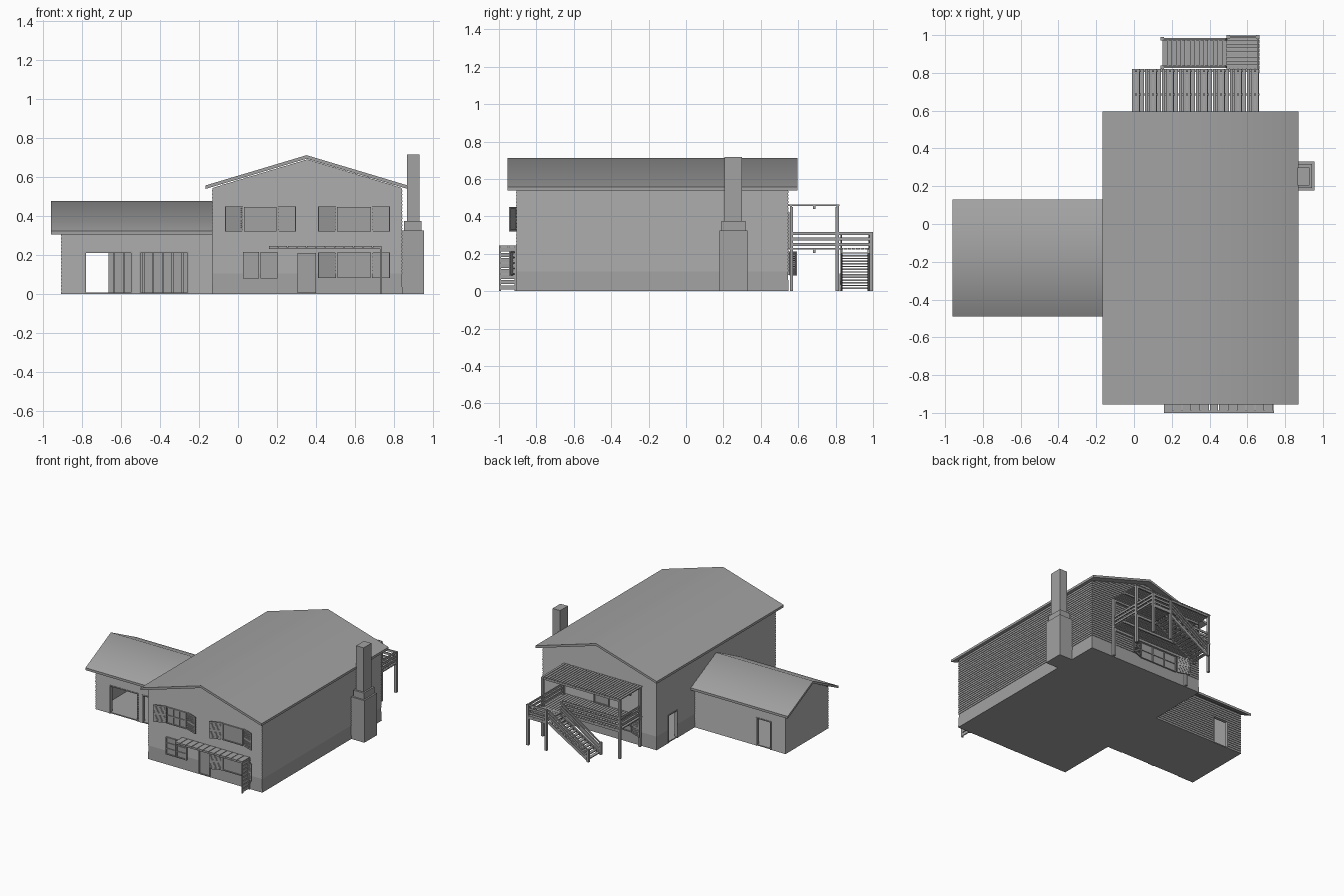
import bpy, bmesh, math
from mathutils import Matrix, Vector

cube = bpy.data.objects.get("Cube")
if cube:
    bpy.data.objects.remove(cube, do_unlink=True)

GREY = (0.36, 0.36, 0.36, 1)
mat = bpy.data.materials.new("plain grey")
mat.use_nodes = True
mat.diffuse_color = GREY
mat.node_tree.nodes["Principled BSDF"].inputs["Base Color"].default_value = GREY


def finish(name, bm, smooth_angle=None):
    mesh = bpy.data.meshes.new(name)
    bm.to_mesh(mesh)
    bm.free()
    mesh.materials.append(mat)
    obj = bpy.data.objects.new(name, mesh)
    bpy.context.collection.objects.link(obj)
    if smooth_angle:
        bpy.ops.object.select_all(action='DESELECT')
        obj.select_set(True)
        bpy.context.view_layer.objects.active = obj
        bpy.ops.object.shade_smooth_by_angle(angle=math.radians(smooth_angle))
    return obj


def add_box(bm, b, m=Matrix()):
    lo, hi = Vector(b[0::2]), Vector(b[1::2])
    size = Matrix.Diagonal((*(hi - lo), 1))
    bmesh.ops.create_cube(bm, size=1, matrix=m @ Matrix.Translation((lo + hi) / 2) @ size)


def add_beam(bm, p, q, w, h):
    p, q = Vector(p), Vector(q)
    rot = (q - p).to_track_quat('X', 'Z').to_matrix().to_4x4()
    size = Matrix.Diagonal(((q - p).length, w, h, 1))
    bmesh.ops.create_cube(bm, size=1, matrix=Matrix.Translation((p + q) / 2) @ rot @ size)


def boxes(name, items, m=Matrix()):
    bm = bmesh.new()
    for b in items:
        add_box(bm, b, m)
    return finish(name, bm)


# Clapboard walls with openings
PITCH, LIP, THICK = 0.0175, 0.004, 0.02


def wall(name, centre, tangent, u0, u1, top, base=0.0, holes=(), ridge=None, slope=0.3):
    c, t = Vector(centre), Vector(tangent)
    n = Vector((t.y, -t.x, 0))
    bm = bmesh.new()

    def quad(*pts):
        bm.faces.new([bm.verts.new(c + t * u + n * d + Vector((0, 0, z))) for u, z, d in pts])

    def limits(z):
        if ridge is None or z <= top:
            return u0, u1
        half = max(0.001, (ridge - z) / slope)
        mid = (u0 + u1) / 2
        return max(u0, mid - half), min(u1, mid + half)

    a, end = 0.0, ridge or top
    while a < end - 0.001:
        b = min(base if a < base else a + PITCH, end)
        spans = [(u0, u1)]
        for h0, h1, z0, z1 in holes:
            if z0 < (a + b) / 2 < z1:
                spans = [s for lo, hi in spans for s in ((lo, min(hi, h0)), (max(lo, h1), hi)) if s[1] > s[0]]
        (la, ha), (lb, hb) = limits(a), limits(b)
        for lo, hi in spans:
            p, q = max(lo, la), min(hi, ha)
            r, s = max(lo, lb), min(hi, hb)
            e, f = LIP * (lo == u0), LIP * (hi == u1)
            quad((p - e, a, LIP), (q + f, a, LIP), (s, b, 0), (r, b, 0))
            quad((p, a, 0), (q, a, 0), (q + f, a, LIP), (p - e, a, LIP))
            quad((r, b, -THICK), (s, b, -THICK), (q, a, -THICK), (p, a, -THICK))
        a = b
    # Jambs and trim around each opening
    for h0, h1, z0, z1 in holes:
        m = Matrix((t, n, (0, 0, 1))).transposed().to_4x4()
        m.translation = c
        for b in ((h0 - .008, h0, -THICK, .006, z0, z1 + .008), (h1, h1 + .008, -THICK, .006, z0, z1 + .008),
                  (h0, h1, -THICK, .006, z1, z1 + .008)):
            add_box(bm, b, m)
    return finish(name, bm)


X0, X1, Y0, Y1, MX = -0.13, 0.84, -0.905, 0.545, 0.355
half = (X1 - X0) / 2
wall("house_front_wall", (MX, Y0, 0), (1, 0, 0), -half, half, 0.545, 0.105, ridge=0.69)
wall("house_back_wall", (MX, Y1, 0), (-1, 0, 0), -half, half, 0.545, 0.105, ridge=0.69)
wall("house_right_wall", (X1, 0, 0), (0, 1, 0), Y0, Y1, 0.545, 0.105)
wall("house_left_wall", (X0, 0, 0), (0, -1, 0), -Y1, -Y0, 0.545, 0.105, holes=[(-0.40, -0.30, 0, 0.21)])

# Garage walls: two vehicle doors in front, one door behind
GX, GY0, GY1, GM = -0.905, -0.44, 0.08, -0.18
wall("garage_front_wall", (0, GY0, 0), (1, 0, 0), GX, X0, 0.3225,
     holes=[(-0.78, -0.55, 0, 0.21), (-0.50, -0.26, 0, 0.21)])
wall("garage_back_wall", (0, GY1, 0), (-1, 0, 0), -X0, -GX, 0.3225, holes=[(0.665, 0.78, 0, 0.21)])
wall("garage_end_wall", (GX, GM, 0), (0, -1, 0), -0.26, 0.26, 0.3225, ridge=0.452, slope=0.5)
boxes("garage_studs", [(x / 100, x / 100 + .01, GY1 - .032, GY1 - THICK, 0, 0.31)
                       for x in range(-64, -14, 5)])
boxes("floor_slabs", [(X0, X1, Y0, Y1, 0, 0.008), (GX, X0, GY0, GY1, 0, 0.008)])


# Gabled roofs, smooth over the ridge
def roof(name, half_span, eave, ridge, length, m):
    t = 0.018
    bm = bmesh.new()
    pts = [(-half_span, eave), (0, ridge), (half_span, eave),
           (half_span, eave - t), (0, ridge - t), (-half_span, eave - t)]
    face = bm.faces.new([bm.verts.new(m @ Vector((x, 0, z))) for x, z in pts])
    ext = bmesh.ops.extrude_face_region(bm, geom=[face])
    move = m.to_3x3() @ Vector((0, length, 0))
    bmesh.ops.translate(bm, vec=move, verts=[v for v in ext["geom"] if isinstance(v, bmesh.types.BMVert)])
    bmesh.ops.recalc_face_normals(bm, faces=bm.faces)
    finish(name, bm, 60)


roof("house_roof", 0.518, 0.557, 0.712, 1.55, Matrix.Translation((0.352, -0.955, 0)))
roof("garage_roof", 0.31, 0.322, 0.477, 0.83,
     Matrix.Translation((-0.13, GM, 0)) @ Matrix.Rotation(math.pi / 2, 4, 'Z'))

# Stepped chimney
boxes("chimney", [(0.84, 0.955, 0.178, 0.33, 0, 0.325), (0.852, 0.942, 0.19, 0.318, 0.325, 0.375),
                  (0.866, 0.93, 0.205, 0.30, 0.375, 0.716)])


# Windows and doors standing slightly proud of the siding
def window(name, x0, x1, z0, z1, y, s, cols=1, rows=1):
    def slab(a, b, c, d, depth):
        return (a, b, min(y, y + s * depth), max(y, y + s * depth), c, d)
    f = 0.007
    items = [slab(x0, x1, z0, z1, 0.006)]
    for i in range(cols + 1):
        x = x0 + (x1 - x0 - f) * i / cols
        items.append(slab(x, x + f, z0, z1, 0.013))
    for i in range(rows + 1):
        z = z0 + (z1 - z0 - f) * i / rows
        items.append(slab(x0, x1, z, z + f, 0.012))
    boxes(name, items)


window("upper_left_window", 0.03, 0.197, 0.32, 0.447, Y0, -1, 3, 2)
window("upper_right_window", 0.507, 0.682, 0.32, 0.447, Y0, -1)
window("lower_right_window", 0.507, 0.682, 0.085, 0.212, Y0, -1)
window("lower_sash_a", 0.025, 0.107, 0.08, 0.215, Y0, -1, 1, 3)
window("lower_sash_b", 0.115, 0.203, 0.08, 0.215, Y0, -1, 1, 3)
window("front_door", 0.305, 0.40, 0.005, 0.21, Y0, -1)
window("back_window", 0.08, 0.40, 0.085, 0.212, Y1, 1, 3, 2)
window("deck_door", 0.27, 0.40, 0.23, 0.42, Y1, 1)


# Louvred shutters swung slightly open
def shutter(name, x, z, side, y=Y0, face=-1):
    w, h, t = 0.095, 0.13, 0.008
    items = [(0, .008, 0, t, 0, h), (w - .008, w, 0, t, 0, h), (0, w, 0, t, 0, .01), (0, w, 0, t, h - .01, h),
             (0, w, 0, t, h / 2 - .005, h / 2 + .005), (0, w, .003, .005, 0, h)]
    items += [(.008, w - .008, 0, t - .001, .012 + i * .011, .018 + i * .011) for i in range(10)]
    if side < 0:
        items = [(-b[1], -b[0], *b[2:]) for b in items]
    m = Matrix.Translation((x, y + face * .009, z)) @ Matrix.Rotation(side * face * math.radians(20), 4, 'Z')
    boxes(name, items, m)


for name, l, r, z in (("upper_left", 0.025, 0.205, 0.32), ("upper_right", 0.503, 0.687, 0.32),
                      ("lower_right", 0.503, 0.687, 0.083)):
    shutter(name + "_shutter_a", l, z, -1)
    shutter(name + "_shutter_b", r, z, 1)
shutter("back_shutter_a", 0.07, 0.083, -1, Y1, 1)
shutter("back_shutter_b", 0.41, 0.083, 1, Y1, 1)

# Front porch: slatted cover and louvred side screen
porch = [(0.16 + i * .0483, 0.204 + i * .0483, -1, Y0, 0.238, 0.245) for i in range(12)]
porch += [(0.16, 0.74, y, y + .012, 0.23, 0.238) for y in (-1, -0.955, -0.917)]
porch += [(0.728, 0.74, y, y + .012, 0, 0.238) for y in (-1, -0.917)]
porch += [(0.73, 0.738, -0.99, -0.917, .008 + i * .029, .031 + i * .029) for i in range(8)]
boxes("front_porch", porch)

# Rear deck with slatted cover, posts and landing
DX0, DX1, LX = -0.01, 0.665, 0.49
deck = [(DX0 + i * .0225, DX0 + .019 + i * .0225, Y1, 0.82, 0.222, 0.23) for i in range(30)]
deck += [(LX, DX1, 0.82 + i * .0225, 0.84 + i * .0225, 0.222, 0.23) for i in range(8)]
deck += [(DX0, DX1, y, y + .012, 0.205, 0.222) for y in (0.555, 0.68, 0.805)]
deck += [(LX, DX1, 0.986, 0.998, 0.205, 0.222)]
boxes("deck_floor", deck)
cover = [(DX0 + i * .0225, DX0 + .017 + i * .0225, Y1, 0.82, 0.454, 0.462) for i in range(30)]
cover += [(DX0, DX1, y, y + .012, 0.44, 0.454) for y in (0.555, 0.68, 0.805)]
boxes("deck_cover", cover)
P = 0.018
posts = [(x, x + P, y, y + P, 0, 0.45) for x in (DX0, DX1 - P) for y in (0.555, 0.80)]
posts += [(x, x + P, 0.982, 1.0, 0, 0.315) for x in (LX, DX1 - P)]
posts += [(0.14, 0.14 + P, y, y + P, 0, 0.095) for y in (0.82, 0.972)]
boxes("deck_posts", posts)

# Deck and stair rails
bm = bmesh.new()
E = P / 2
for z in (0.25, 0.28, 0.308):
    for p, q in (((DX0 + E, .56), (DX0 + E, .81)), ((DX0 + E, .81), (LX, .81)), ((DX1 - E, .56), (DX1 - E, .99)),
                 ((LX, .99), (DX1 - E, .99))):
        add_beam(bm, (*p, z), (*q, z), 0.008, 0.016)
for y in (0.829, 0.981):
    for dz in (0.03, 0.055, 0.082):
        add_beam(bm, (LX, y, 0.225 + dz), (0.15, y, 0.005 + dz), 0.008, 0.012)
finish("railings", bm)

# Stairs
bm = bmesh.new()
for y in (0.833, 0.976):
    add_beam(bm, (LX, y, 0.212), (0.15, y, 0.01), 0.01, 0.022)
for i in range(14):
    x, z = LX - i * .0243, 0.215 - (i + 1) * .0145
    add_box(bm, (x - .024, x, 0.835, 0.975, z, z + .007))
finish("deck_stairs", bm)
